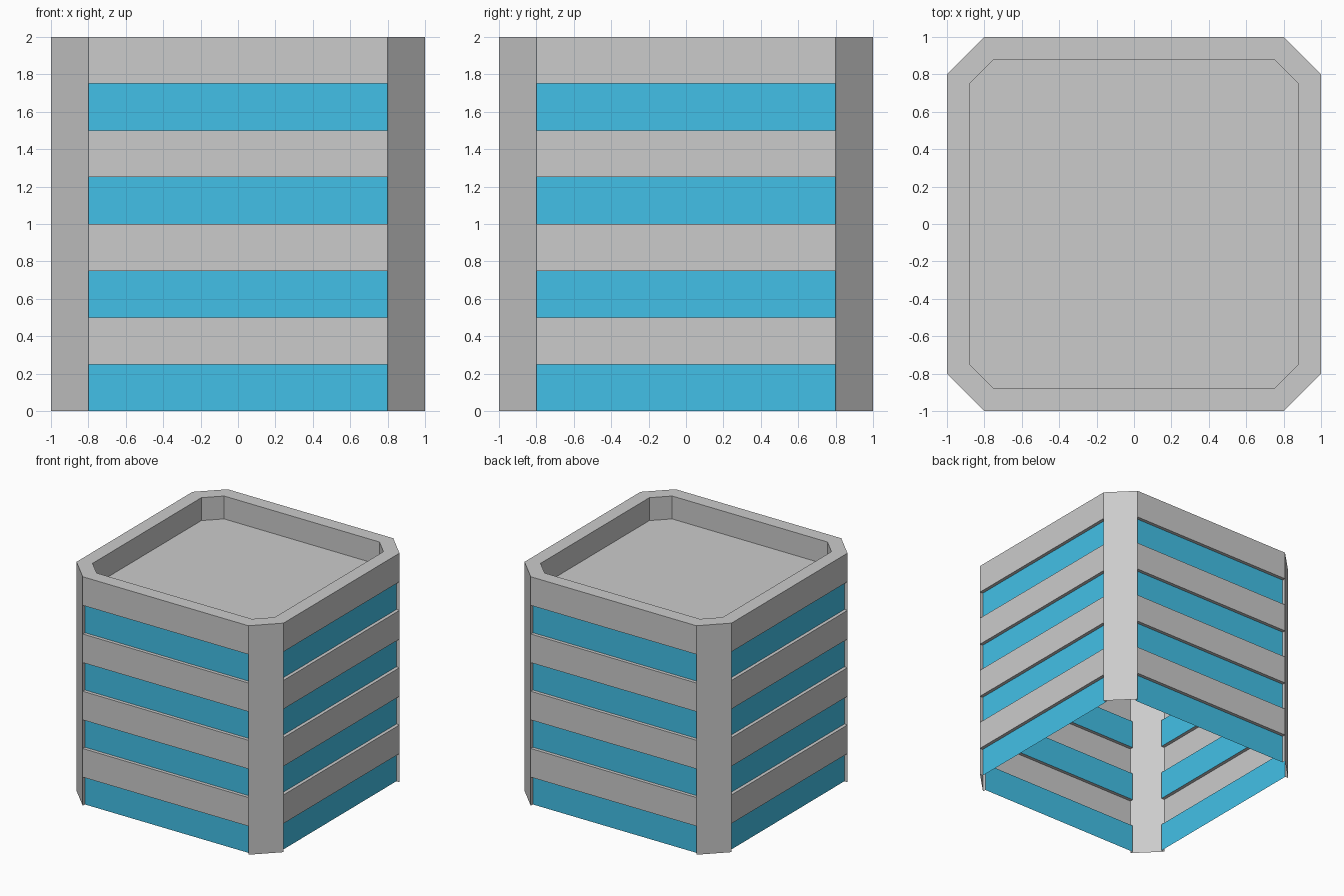
import bpy, bmesh
from math import pi, tan
from mathutils import Vector, Matrix

if "Cube" in bpy.data.objects:
    bpy.data.objects.remove(bpy.data.objects["Cube"])

H = 2.0          # height
R, C = 1.0, 0.8  # half width, half length of the flat sides
D = 0.03         # window recess
STEP = 0.25      # band height
RIM, ROOF_Z = 0.12, 1.8


def finish(bm, name, mat=None):
    bmesh.ops.remove_doubles(bm, verts=bm.verts, dist=1e-4)
    me = bpy.data.meshes.new(name)
    bm.to_mesh(me)
    bm.free()
    if mat:
        me.materials.append(mat)
    ob = bpy.data.objects.new(name, me)
    bpy.context.collection.objects.link(ob)
    return ob


def face(bm, pts, turn=0):
    rot = Matrix.Rotation(turn * pi / 2, 3, 'Z')
    bm.faces.new([bm.verts.new(rot @ Vector(p)) for p in pts])


def wall(bm, a, b, z0, z1, turn):
    """Vertical quad from plan point a to plan point b."""
    face(bm, [(*a, z0), (*b, z0), (*b, z1), (*a, z1)], turn)


def ledge(bm, z, up, turn):
    """Horizontal strip between wall face and recessed glass."""
    pts = [(-C, -R, z), (C, -R, z), (C, D - R, z), (-C, D - R, z)]
    face(bm, pts if up else pts[::-1], turn)


def octagon(inset, z):
    r, c = R - inset, C - inset * tan(pi / 8)
    return [(-c, -r, z), (c, -r, z), (r, -c, z), (r, c, z),
            (c, r, z), (-c, r, z), (-r, c, z), (-r, -c, z)]


# Four identical sides: corner pillar, grey bands, window reveals and glass
walls, glass = bmesh.new(), bmesh.new()
for turn in range(4):
    wall(walls, (C, -R), (R, -C), 0, H, turn)
    for i in range(4):
        z0 = 2 * i * STEP
        z1, z2 = z0 + STEP, z0 + 2 * STEP
        wall(walls, (-C, -R), (C, -R), z1, z2, turn)
        wall(glass, (-C, D - R), (C, D - R), z0, z1, turn)
        wall(walls, (-C, -R), (-C, D - R), z0, z1, turn)
        wall(walls, (C, D - R), (C, -R), z0, z1, turn)
        ledge(walls, z1, False, turn)
        if i:
            ledge(walls, z0, True, turn)
finish(walls, "walls")

blue = bpy.data.materials.new("window_blue")
blue.diffuse_color = (0.055, 0.53, 0.8, 1)
blue.use_nodes = True
blue.node_tree.nodes["Principled BSDF"].inputs["Base Color"].default_value = blue.diffuse_color
finish(glass, "windows", blue)

# Parapet rim with sunken flat roof
roof = bmesh.new()
rings = [octagon(0, H), octagon(RIM, H), octagon(RIM, ROOF_Z)]
for a, b in zip(rings, rings[1:]):
    for i in range(8):
        j = (i + 1) % 8
        face(roof, [a[i], a[j], b[j], b[i]])
face(roof, rings[-1])
finish(roof, "parapet_roof")
